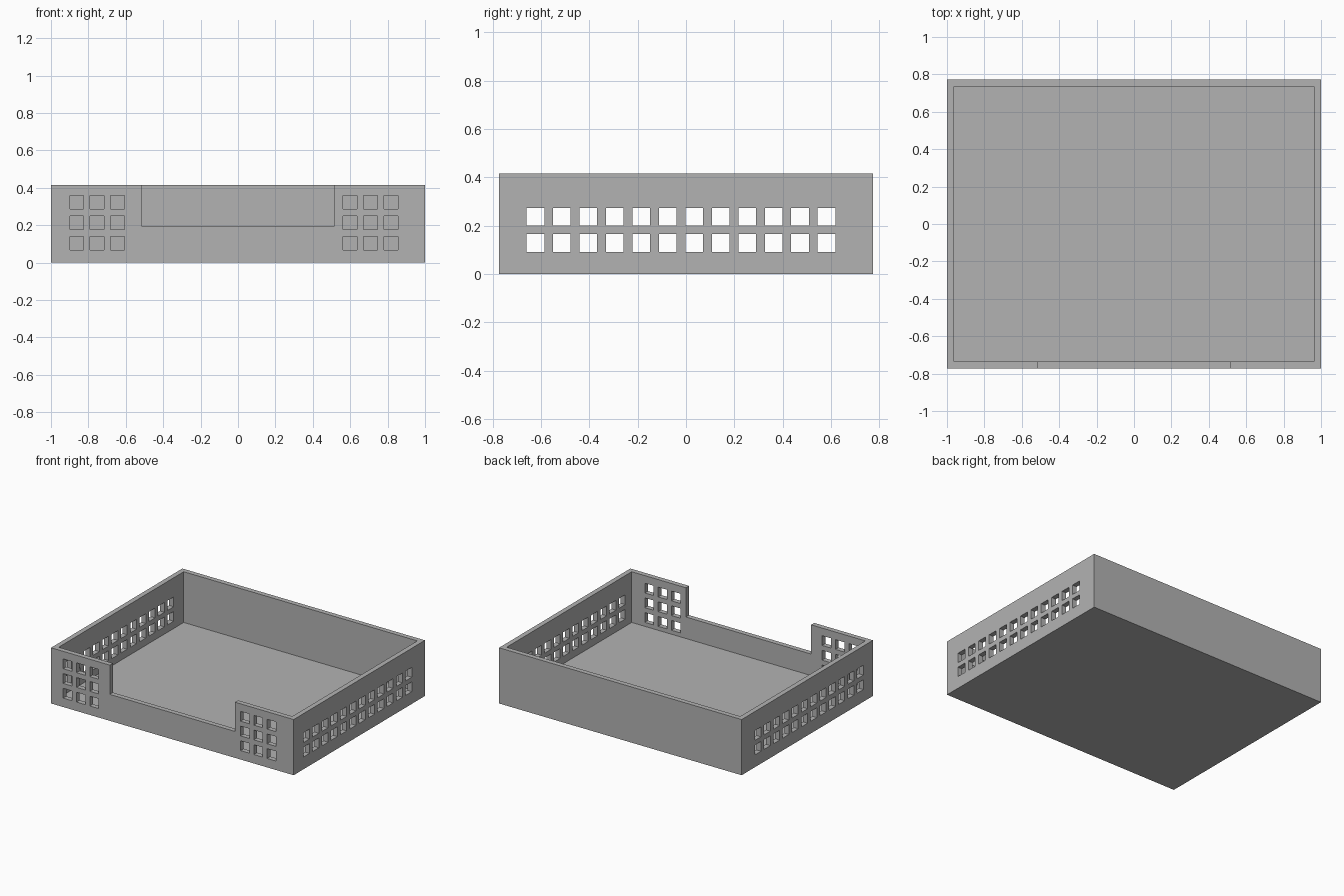
import bpy
import bmesh
from mathutils import Matrix, Vector

if "Cube" in bpy.data.objects:
    bpy.data.objects.remove(bpy.data.objects["Cube"], do_unlink=True)

HALF_X, HALF_Y, HEIGHT = 1.0, 0.773, 0.415
WALL = 0.037          # wall and floor thickness
HOLE, PITCH = 0.073, 0.1095

grey = bpy.data.materials.new("plain grey")
grey.use_nodes = True
colour = (0.45, 0.45, 0.45, 1)
grey.diffuse_color = colour
grey.node_tree.nodes["Principled BSDF"].inputs["Base Color"].default_value = colour


def add_box(bm, centre, size):
    matrix = Matrix.Translation(centre) @ Matrix.Diagonal((*size, 1))
    return bmesh.ops.create_cube(bm, size=1, matrix=matrix)


def make_object(name, bm):
    mesh = bpy.data.meshes.new(name)
    bm.to_mesh(mesh)
    bm.free()
    mesh.materials.append(grey)
    obj = bpy.data.objects.new(name, mesh)
    bpy.context.collection.objects.link(obj)
    return obj


def cut(target, name, boxes):
    """Subtract a set of separate boxes, then discard the cutter."""
    bm = bmesh.new()
    for centre, size in boxes:
        add_box(bm, centre, size)
    cutter = make_object(name, bm)
    cutter.hide_render = True
    mod = target.modifiers.new(name, "BOOLEAN")
    mod.operation, mod.solver, mod.object = "DIFFERENCE", "EXACT", cutter
    bpy.context.view_layer.objects.active = target
    bpy.ops.object.modifier_apply(modifier=mod.name)
    bpy.data.objects.remove(cutter, do_unlink=True)


# Open tray: a block with its top face inset and sunk down to the floor
bm = bmesh.new()
add_box(bm, (0, 0, HEIGHT / 2), (2 * HALF_X, 2 * HALF_Y, HEIGHT))
bm.faces.ensure_lookup_table()
top = max(bm.faces, key=lambda f: f.calc_center_median().z)
bmesh.ops.inset_region(bm, faces=[top], thickness=WALL, use_even_offset=True)
sunk = bmesh.ops.extrude_discrete_faces(bm, faces=[top])["faces"][0]
bmesh.ops.translate(bm, verts=sunk.verts, vec=Vector((0, 0, WALL - HEIGHT)))
tray = make_object("tray", bm)

# Wide opening in the upper front wall
front_y = -HALF_Y + WALL / 2
cut(tray, "front_opening", [((0, front_y, 0.397), (1.032, 2 * WALL, 0.4))])

# Three by three windows at each end of the front wall
cut(tray, "front_windows",
    [((x + i * PITCH, front_y, 0.103 + j * PITCH), (HOLE, 2 * WALL, HOLE))
     for x in (-0.863, 0.599) for i in range(3) for j in range(3)])

# Two rows of twelve windows in both side walls
cut(tray, "side_windows",
    [((side * (HALF_X - WALL / 2), -0.623 + i * PITCH, z), (2 * WALL, HOLE, HOLE))
     for side in (-1, 1) for i in range(12) for z in (0.128, 0.236)])
